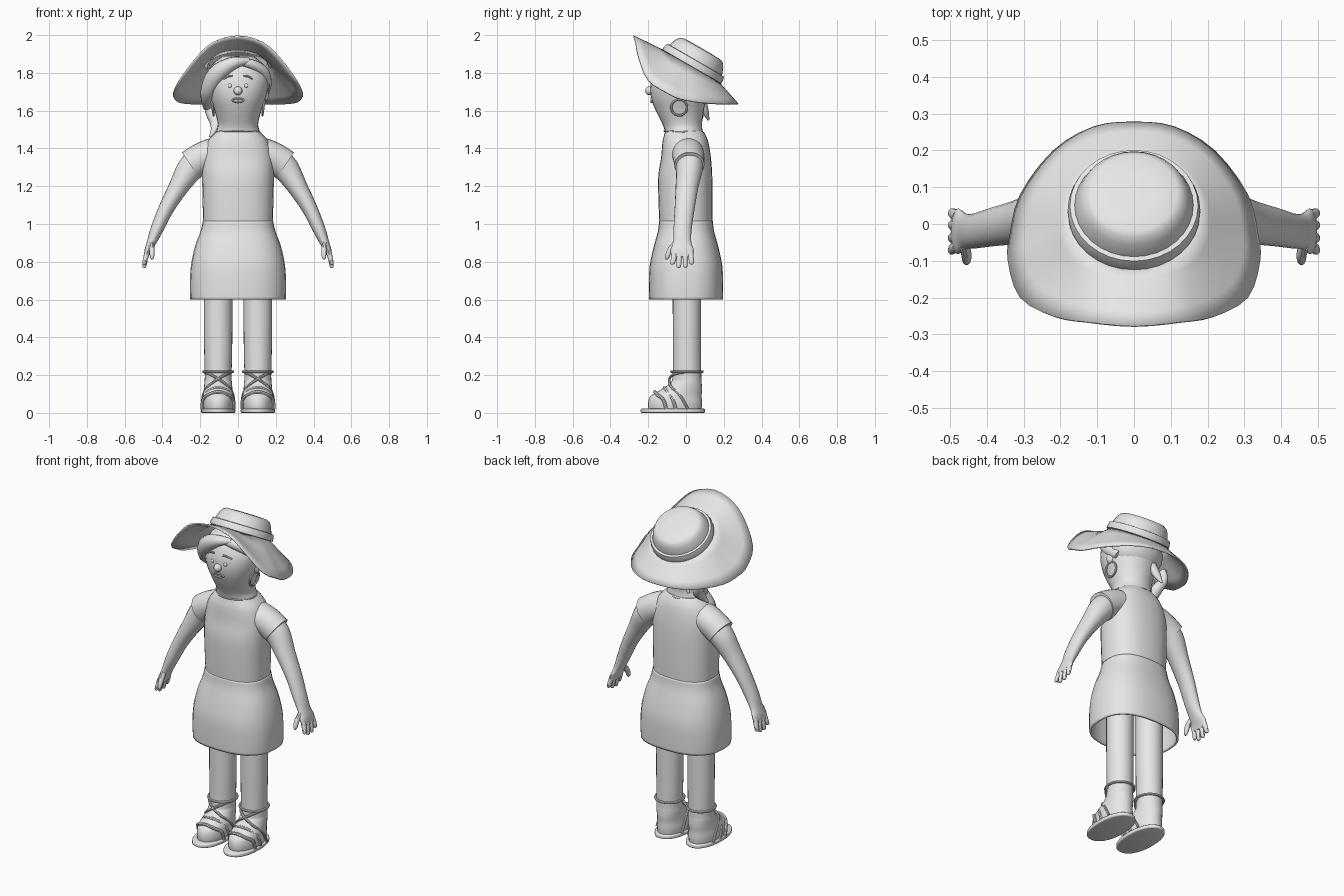
import bpy, bmesh
from math import sin, cos, pi, atan2, radians
from mathutils import Vector, Matrix

if "Cube" in bpy.data.objects:
    bpy.data.objects.remove(bpy.data.objects["Cube"])

clay = bpy.data.materials.new("light_grey")
clay.use_nodes = True
clay.diffuse_color = (0.8, 0.8, 0.8, 1)
clay.node_tree.nodes["Principled BSDF"].inputs["Base Color"].default_value = (0.8, 0.8, 0.8, 1)


def finish(name, bm, angle=40, thickness=0):
    bmesh.ops.recalc_face_normals(bm, faces=bm.faces)
    mesh = bpy.data.meshes.new(name)
    bm.to_mesh(mesh)
    bm.free()
    mesh.materials.append(clay)
    obj = bpy.data.objects.new(name, mesh)
    bpy.context.collection.objects.link(obj)
    if thickness:
        shell = obj.modifiers.new("thickness", 'SOLIDIFY')
        shell.thickness = thickness
        shell.offset = -1
    bpy.ops.object.select_all(action='DESELECT')
    bpy.context.view_layer.objects.active = obj
    obj.select_set(True)
    bpy.ops.object.shade_smooth_by_angle(angle=radians(angle))
    return obj


def spline(points, steps=4, closed=False):
    """Smooth curve through tuples of any length."""
    n = len(points)
    pick = lambda i: points[i % n] if closed else points[max(0, min(n - 1, i))]
    out = []
    for i in range(n if closed else n - 1):
        a, b, c, d = (pick(i + k) for k in (-1, 0, 1, 2))
        for s in range(steps):
            t = s / steps
            out.append(tuple(0.5 * (2 * q + (r - p) * t + (2 * p - 5 * q + 4 * r - w) * t * t
                                    + (3 * q - p - 3 * r + w) * t ** 3)
                             for p, q, r, w in zip(a, b, c, d)))
    if not closed:
        out.append(tuple(points[-1]))
    return out


def skin(name, loops, caps=(True, True), **kw):
    bm = bmesh.new()
    rows = [[bm.verts.new(p) for p in loop] for loop in loops]
    n = len(rows[0])
    for lo, hi in zip(rows, rows[1:]):
        for i in range(n):
            j = (i + 1) % n
            bm.faces.new((lo[i], lo[j], hi[j], hi[i]))
    for cap, row in zip(caps, (rows[0], rows[-1])):
        if cap:
            bm.faces.new(row)
    return finish(name, bm, **kw)


def ring(c, u, v, power=2.0, n=28):
    curve = lambda t: abs(t) ** (2 / power) * (1 if t > 0 else -1)
    return [c + u * curve(cos(2 * pi * i / n)) + v * curve(sin(2 * pi * i / n)) for i in range(n)]


def stack(name, rows, x=0, power=2.0, **kw):
    """Upright body from rows of (z, centre y, half width, half depth)."""
    return skin(name, [ring(Vector((x, cy, z)), Vector((rx, 0, 0)), Vector((0, ry, 0)), power)
                       for z, cy, rx, ry in spline(rows)], **kw)


def tube(name, rows, n=12, steps=4, ref=(0, 1, 0), **kw):
    """Limb from rows of (x, y, z, radius across, radius along ref)."""
    rows = spline(rows, steps)
    pts = [Vector(r[:3]) for r in rows]
    loops = []
    for i, r in enumerate(rows):
        t = (pts[min(i + 1, len(pts) - 1)] - pts[max(i - 1, 0)]).normalized()
        u = t.cross(Vector(ref)).normalized()
        loops.append(ring(pts[i], u * r[3], u.cross(t) * r[4], n=n))
    return skin(name, loops, **kw)


def cord(name, points, r, **kw):
    return tube(name, [(*p, r, r) for p in points], n=8, **kw)


def ball(name, loc, size):
    bm = bmesh.new()
    bmesh.ops.create_uvsphere(bm, u_segments=20, v_segments=12, radius=1,
                              matrix=Matrix.Translation(loc) @ Matrix.Diagonal((*size, 1)))
    return finish(name, bm, angle=80)


def hoop(name, c, u, v, r):
    """Closed cord around an ellipse."""
    c, u, v = Vector(c), Vector(u), Vector(v)
    n = u.cross(v).normalized() * r
    loops = []
    for i in range(33):
        a = 2 * pi * i / 32
        d = u * cos(a) + v * sin(a)
        loops.append(ring(c + d, d.normalized() * r, n, n=8))
    return skin(name, loops, caps=(False, False))


# Dress
stack("dress_bodice", [(0.99, 0, 0.184, 0.14), (1.1, -.002, .187, .143), (1.25, -.004, .19, .143),
                       (1.35, 0, .188, .132), (1.43, -.003, .165, .122), (1.47, -.006, .135, .11),
                       (1.492, -.01, .11, .1)], power=2.4)
stack("dress_skirt", [(0.6, 0, .253, .195), (.68, 0, .255, .196), (.78, 0, .249, .192),
                      (.88, 0, .228, .171), (.96, 0, .199, .149), (1.015, 0, .186, .142)],
      power=2.5, caps=(False, False), thickness=0.012)
# Neck and head
stack("head", [(1.45, -.01, .13, .1), (1.49, -.012, .116, .1), (1.53, -.02, .107, .105),
               (1.6, -.033, .124, .127), (1.66, -.038, .145, .145), (1.72, -.04, .16, .15),
               (1.78, -.035, .163, .145), (1.84, -.02, .14, .13), (1.89, 0, .08, .08)], power=2.1)
hoop("neckline", (0, -.011, 1.488), (.115, 0, 0), (0, .104, -.004), .004)

# Face
ball("nose", (0, -.193, 1.705), (.023, .023, .023))
hoop("lips", (0, -.183, 1.655), (.03, 0, 0), (0, 0, .01), .006)
for side, s in (("left", 1), ("right", -1)):
    ball(side + "_eye", (s * .043, -.183, 1.732), (.011, .008, .011))
    cord(side + "_eyebrow", [(s * .03, -.186, 1.785), (s * .052, -.181, 1.782),
                             (s * .078, -.169, 1.768)], .005, ref=(0, 0, 1))
    ball(side + "_ear", (s * .145, -.03, 1.685), (.018, .025, .035))
    hoop(side + "_earring", (s * .135, -.036, 1.617), (0, .042, 0), (s * .006, 0, .042), .006)

# Hair
ball("hair_back", (0, .015, 1.745), (.168, .12, .125))
tube("hair_fringe_right", [(.06, -.15, 1.865, .015, .015), (-.03, -.165, 1.85, .035, .035),
                           (-.115, -.135, 1.79, .05, .045), (-.155, -.07, 1.7, .042, .05),
                           (-.16, .02, 1.63, .025, .035)], ref=(0.3, 1, 0))
tube("hair_fringe_left", [(-.02, -.15, 1.86, .015, .015), (.06, -.145, 1.85, .025, .025),
                          (.13, -.095, 1.81, .03, .035), (.15, -.03, 1.745, .025, .04),
                          (.14, .03, 1.68, .015, .025)], ref=(-0.3, 1, 0))
tube("hair_lock", [(-.15, .06, 1.66, .02, .03), (-.15, .07, 1.6, .025, .028),
                   (-.118, .05, 1.54, .032, .03), (-.12, .02, 1.5, .026, .024),
                   (-.15, 0, 1.462, .004, .004)])
tube("hair_curl", [(-.06, .08, 1.66, .03, .025), (-.08, .1, 1.6, .024, .02),
                   (-.1, .12, 1.55, .005, .005)])

# Sun hat, tilted back
tilt = Matrix.Rotation(radians(-30), 3, 'X')
base = Vector((0, .03, 1.832))


def hat_ring(h, r):
    return ring(base + tilt @ Vector((0, 0, h)), Vector((r, 0, 0)), tilt @ Vector((0, r, 0)), n=32)


skin("hat_crown", [hat_ring(h, r) for h, r in
                   ((-.01, .168), (.04, .162), (.08, .147), (.1, .134), (.109, .118), (.112, .06))],
     caps=(False, True))
skin("hat_band", [hat_ring(h, r) for h, r in
                  ((0, .166), (.002, .18), (.02, .18), (.04, .174), (.042, .16))],
     caps=(False, False), angle=50)
half = [(.13, -.265, 1.965), (.22, -.25, 1.885), (.31, -.2, 1.765), (.343, -.1, 1.697),
        (.338, -.03, 1.665), (.31, .08, 1.645), (.22, .2, 1.637), (.11, .265, 1.637)]
edge = spline([(0, -.276, 1.998)] + half + [(0, .278, 1.637)]
              + [(-x, y, z) for x, y, z in reversed(half)], 3, closed=True)
outer = [Vector(p) for p in edge]
inner = []
for p in outer:
    a = atan2(p.y - .03, p.x)
    inner.append(base + tilt @ Vector((.166 * cos(a), .166 * sin(a), .004)))
skin("hat_brim", [[a.lerp(b, t) for a, b in zip(inner, outer)] for t in (0, .25, .5, .75, 1)],
     caps=(False, False), thickness=0.008, angle=60)

for side, s in (("left", 1), ("right", -1)):
    # Sleeve, arm and hand
    tube(side + "_sleeve", [(s * .03, .01, 1.4, .06, .07), (s * .12, .01, 1.375, .083, .085),
                            (s * .19, .015, 1.35, .082, .083), (s * .248, .018, 1.312, .083, .08)], n=24)
    tube(side + "_arm", [(s * .2, .018, 1.345, .072, .074), (s * .255, .018, 1.29, .07, .07),
                         (s * .315, .005, 1.195, .053, .06), (s * .378, -.007, 1.085, .041, .053),
                         (s * .428, -.018, .975, .034, .048), (s * .457, -.02, .905, .025, .048),
                         (s * .477, -.02, .86, .018, .062), (s * .486, -.02, .825, .012, .054)], n=20)
    for finger, y, tip in (("index", -.065, .785), ("middle", -.035, .768),
                           ("ring", -.003, .77), ("little", .027, .785)):
        tube(f"{side}_{finger}_finger", [(s * .479, y * .9 - .003, .855, .014, .016),
                                         (s * .489, y, .82, .013, .015),
                                         (s * .496, y * 1.1, tip + .008, .01, .012),
                                         (s * .497, y * 1.1, tip, .004, .005)], n=10)
    tube(side + "_thumb", [(s * .46, -.055, .895, .014, .018), (s * .455, -.085, .86, .014, .016),
                           (s * .455, -.1, .825, .011, .012), (s * .455, -.102, .812, .004, .005)], n=10)

    # Leg and foot
    x = s * .105
    stack(side + "_leg", [(.015, -.058, .08, .14), (.05, -.058, .084, .143), (.09, -.052, .081, .135),
                          (.125, -.022, .076, .107), (.16, 0, .073, .083), (.2, .005, .071, .076),
                          (.4, .005, .075, .075), (.9, .005, .076, .076)], x=x)
    # Sandal
    stack(side + "_sandal_sole", [(0, -.07, .084, .163), (.004, -.07, .09, .17), (.018, -.07, .09, .17),
                                  (.022, -.07, .086, .166)], x=x, power=2.2)
    hoop(side + "_ankle_strap", (x, .005, .218), (.078, 0, 0), (0, .082, 0), .007)
    for tag, m in (("outer", 1), ("inner", -1)):
        cord(f"{side}_{tag}_cross_strap",
             [(x - m * .07, -.01, .215), (x - m * .045, -.062, .205), (x, -.088, .18),
              (x + m * .055, -.08, .14), (x + m * .08, -.03, .09), (x + m * .084, .01, .02)], .007)
    for tag, y, z in (("instep", -.115, .132), ("toe", -.165, .112)):
        cord(f"{side}_{tag}_strap",
             [(x - .084, y + .06, .02), (x - .08, y + .045, .07), (x - .05, y + .012, z - .015),
              (x, y, z), (x + .05, y + .012, z - .015), (x + .08, y + .045, .07),
              (x + .084, y + .06, .02)], .009)
